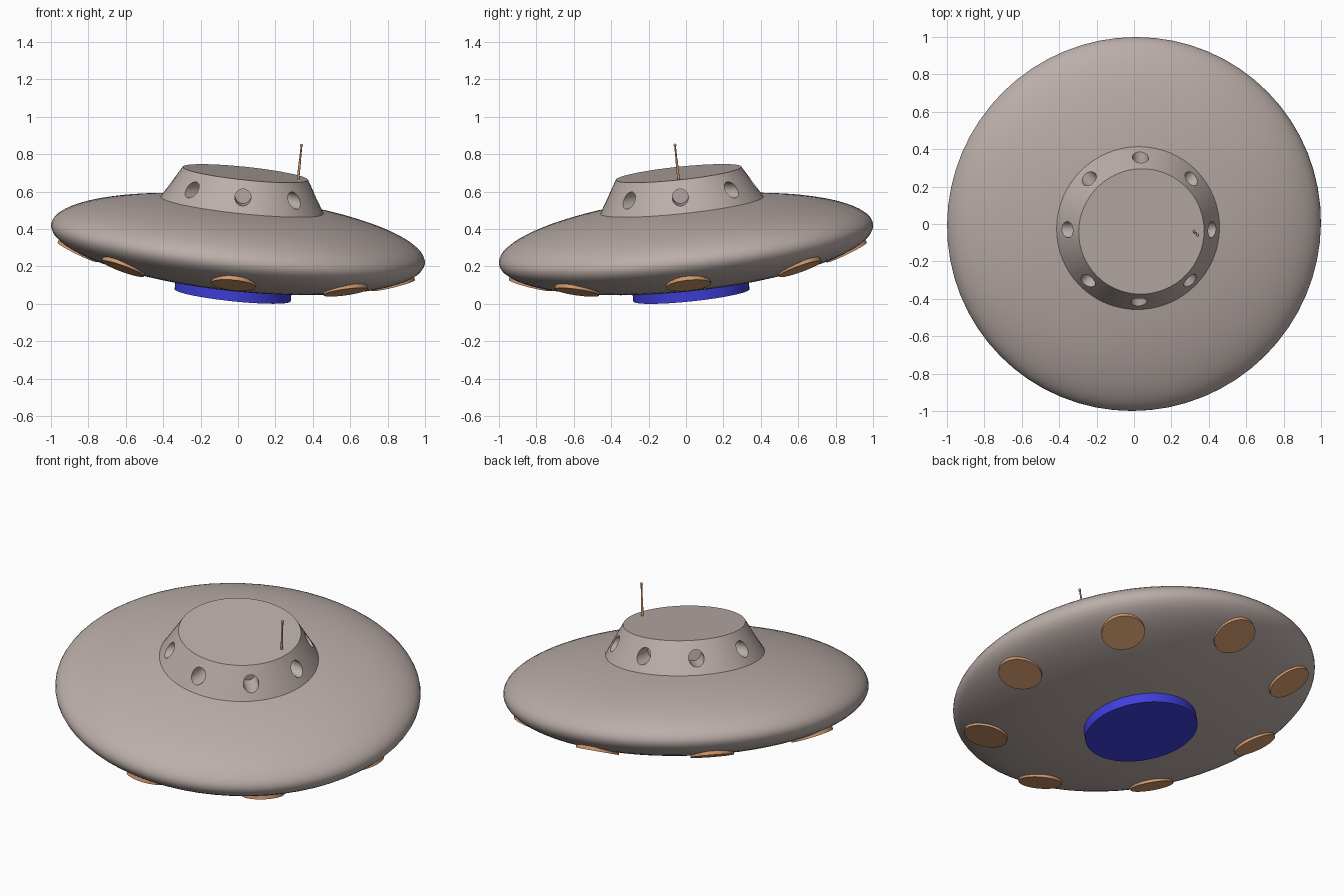
import bpy, bmesh, math
from mathutils import Matrix, Vector, Euler

if "Cube" in bpy.data.objects:
    bpy.data.objects.remove(bpy.data.objects["Cube"])

# Whole craft is built upright around the hull centre, then tilted
TILT = Matrix.Translation((0, 0, 0.32)) @ Euler((math.radians(6), math.radians(6), 0)).to_matrix().to_4x4()
A, C = 1.005, 0.233          # hull radius and half height


def material(name, rgb):
    m = bpy.data.materials.new(name)
    m.diffuse_color = (*rgb, 1)
    m.use_nodes = True
    m.node_tree.nodes["Principled BSDF"].inputs["Base Color"].default_value = m.diffuse_color
    return m


GREY = material("warm_grey", (0.50, 0.425, 0.40))
TAN = material("copper_tan", (0.65, 0.33, 0.16))
BLUE = material("deep_blue", (0.05, 0.05, 0.72))


def finish(name, bm, mat):
    bmesh.ops.recalc_face_normals(bm, faces=bm.faces)
    me = bpy.data.meshes.new(name)
    bm.to_mesh(me)
    bm.free()
    me.materials.append(mat)
    ob = bpy.data.objects.new(name, me)
    bpy.context.collection.objects.link(ob)
    ob.matrix_world = TILT
    return ob


def smooth(ob):
    bpy.ops.object.select_all(action='DESELECT')
    ob.select_set(True)
    bpy.context.view_layer.objects.active = ob
    bpy.ops.object.shade_smooth_by_angle(angle=math.radians(30))


def cone(bm, r1, r2, z1, z2, seg=64, place=Matrix()):
    bmesh.ops.create_cone(bm, cap_ends=True, segments=seg, radius1=r1, radius2=r2, depth=z2 - z1,
                          matrix=place @ Matrix.Translation((0, 0, (z1 + z2) / 2)))


# Flattened hull
bm = bmesh.new()
bmesh.ops.create_uvsphere(bm, u_segments=64, v_segments=40, radius=1,
                          matrix=Matrix.Diagonal((A, A, C, 1)))
smooth(finish("hull", bm, GREY))

# Cabin with eight round recesses
bm = bmesh.new()
cone(bm, 0.473, 0.337, 0.15, 0.381)
cabin = finish("cabin", bm, GREY)
bm = bmesh.new()
for i in range(8):
    place = (Matrix.Rotation(i * math.pi / 4, 4, 'Z') @ Matrix.Translation((0, 0, 0.292))
             @ Matrix.Rotation(math.pi / 2, 4, 'Y'))
    cone(bm, 0.043, 0.043, 0.287, 0.5, 32, place)
cutter = finish("porthole_cutter", bm, GREY)
cutter.hide_render = True
mod = cabin.modifiers.new("portholes", 'BOOLEAN')
mod.operation = 'DIFFERENCE'
mod.solver = 'EXACT'
mod.object = cutter
bpy.context.view_layer.update()
bpy.context.view_layer.objects.active = cabin
bpy.ops.object.modifier_apply(modifier=mod.name)
bpy.data.objects.remove(cutter)
smooth(cabin)

# Round plates following the slope of the underside
R = 0.845
H = -C * math.sqrt(1 - (R / A) ** 2)
for i in range(8):
    a = i * math.pi / 4
    pos = Vector((R * math.cos(a), R * math.sin(a), H))
    normal = Vector((pos.x / A ** 2, pos.y / A ** 2, pos.z / C ** 2)).normalized()
    place = Matrix.Translation(pos) @ normal.to_track_quat('Z', 'Y').to_matrix().to_4x4()
    bm = bmesh.new()
    cone(bm, 0.12, 0.12, -0.02, 0.009, 40, place)
    smooth(finish(f"underside_plate_{i + 1}", bm, TAN))

# Central thruster disc
bm = bmesh.new()
cone(bm, 0.312, 0.312, -0.277, -0.18)
smooth(finish("thruster_disc", bm, BLUE))

# Antenna: stepped rod with a small ball tip
bm = bmesh.new()
spot = Matrix.Translation((0.283, 0, 0))
cone(bm, 0.007, 0.006, 0.37, 0.48, 12, spot)
cone(bm, 0.005, 0.0045, 0.48, 0.565, 12, spot)
bmesh.ops.create_uvsphere(bm, u_segments=12, v_segments=8, radius=0.008,
                          matrix=spot @ Matrix.Translation((0, 0, 0.563)))
smooth(finish("antenna", bm, TAN))
